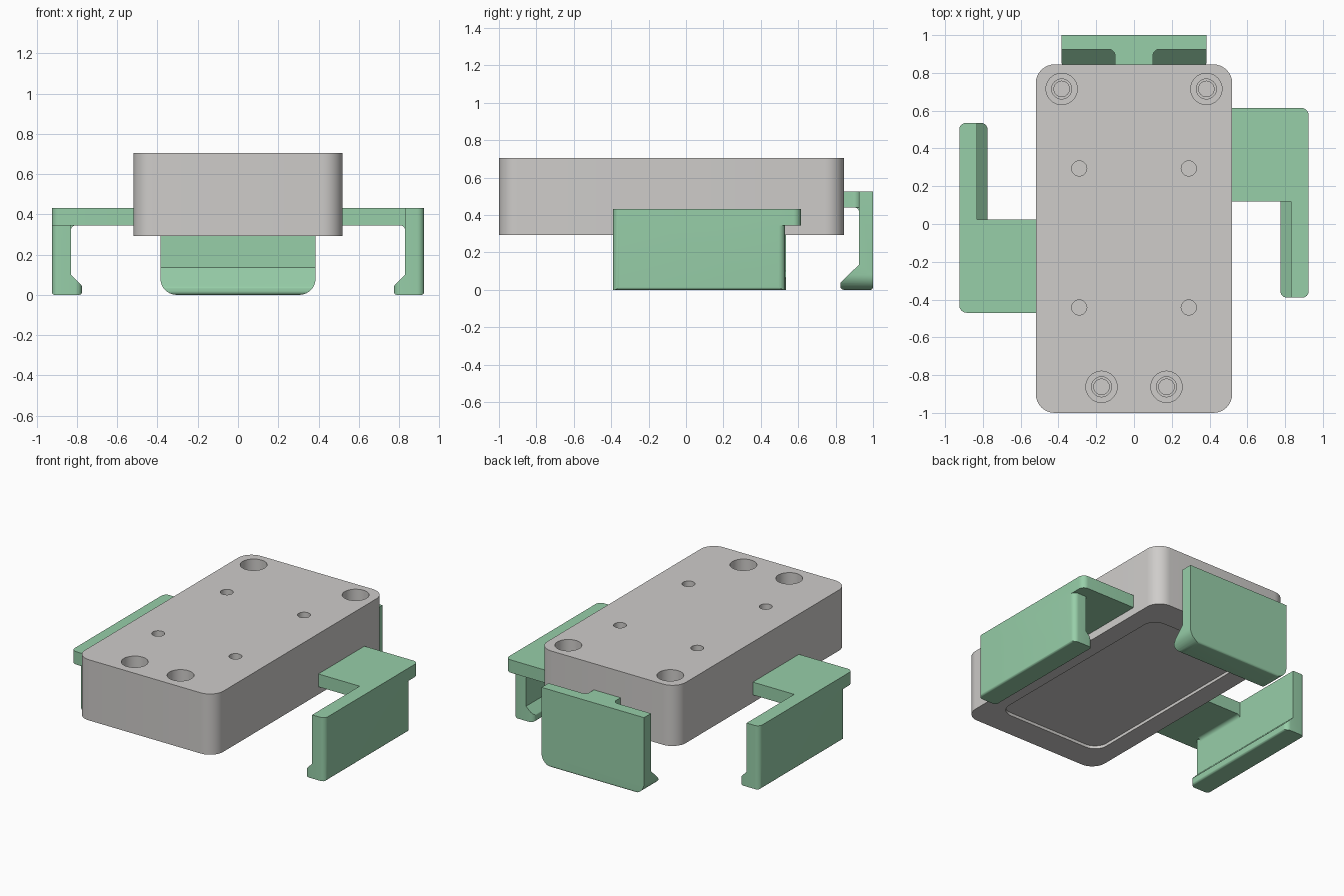
import bpy, bmesh, math
from mathutils import Vector, Matrix

if "Cube" in bpy.data.objects:
    bpy.data.objects.remove(bpy.data.objects["Cube"])


def material(name, rgb):
    m = bpy.data.materials.new(name)
    m.diffuse_color = (*rgb, 1)
    m.use_nodes = True
    m.node_tree.nodes["Principled BSDF"].inputs["Base Color"].default_value = m.diffuse_color
    return m


GREY = material("warm grey", (0.62, 0.605, 0.59))
GREEN = material("soft green", (0.31, 0.62, 0.395))


def rounded(points, seg=8):
    """Turn (u, v[, radius]) corners into an outline with filleted corners."""
    out = []
    n = len(points)
    for i, p in enumerate(points):
        c = Vector(p[:2])
        r = p[2] if len(p) > 2 else 0
        if not r:
            out.append(c)
            continue
        a = (Vector(points[i - 1][:2]) - c).normalized()
        b = (Vector(points[(i + 1) % n][:2]) - c).normalized()
        half = a.angle(b) / 2
        centre = c + (a + b).normalized() * (r / math.sin(half))
        t = r / math.tan(half)
        start, end = c + a * t - centre, c + b * t - centre
        sweep = start.angle_signed(end)
        for k in range(seg + 1):
            out.append(centre + Matrix.Rotation(-sweep * k / seg, 2) @ start)
    return out


def finish(name, bm, mat):
    bmesh.ops.recalc_face_normals(bm, faces=bm.faces)
    me = bpy.data.meshes.new(name)
    bm.to_mesh(me)
    bm.free()
    me.materials.append(mat)
    ob = bpy.data.objects.new(name, me)
    bpy.context.collection.objects.link(ob)
    return ob


def prism(name, points, axis, lo, hi, mat):
    """Extrude a rounded outline along an axis."""
    place = {"x": lambda u, v, w: (w, u, v),
             "y": lambda u, v, w: (u, w, v),
             "z": lambda u, v, w: (u, v, w)}[axis]
    outline = rounded(points)
    bm = bmesh.new()
    a = [bm.verts.new(place(p.x, p.y, lo)) for p in outline]
    b = [bm.verts.new(place(p.x, p.y, hi)) for p in outline]
    bm.faces.new(a)
    bm.faces.new(b)
    for i in range(len(a)):
        j = (i + 1) % len(a)
        bm.faces.new((a[i], a[j], b[j], b[i]))
    return finish(name, bm, mat)


def box_outline(x0, x1, y0, y1, r):
    return [(x0, y0, r), (x1, y0, r), (x1, y1, r), (x0, y1, r)]


def stepped_pin(x, y, steps, top, seg=32):
    """Turned cutter: steps are (radius, depth below the top)."""
    rings = []
    z = top + 0.05
    for r, depth in steps:
        rings += [(r, z), (r, top - depth)]
        z = top - depth
    bm = bmesh.new()
    loops = [[bm.verts.new((x + r * math.cos(2 * math.pi * k / seg),
                            y + r * math.sin(2 * math.pi * k / seg), h))
              for k in range(seg)] for r, h in rings]
    bm.faces.new(loops[0])
    bm.faces.new(loops[-1])
    for a, b in zip(loops, loops[1:]):
        for k in range(seg):
            j = (k + 1) % seg
            bm.faces.new((a[k], a[j], b[j], b[k]))
    return finish("hole_cutter", bm, GREY)


def combine(ob, other, operation):
    mod = ob.modifiers.new("combine", "BOOLEAN")
    mod.object = other
    mod.operation = operation
    mod.solver = "EXACT"
    bpy.context.view_layer.objects.active = ob
    bpy.ops.object.modifier_apply(modifier=mod.name)
    bpy.data.objects.remove(other)


def smooth(ob):
    bpy.ops.object.select_all(action="DESELECT")
    ob.select_set(True)
    bpy.context.view_layer.objects.active = ob
    bpy.ops.object.shade_smooth_by_angle(angle=math.radians(30))


# Main block with rounded vertical corners
TOP, BOTTOM = 0.705, 0.293
block = prism("block", box_outline(-0.52, 0.52, -1, 0.845, 0.1), "z", BOTTOM, TOP, GREY)

# Counterbored screw holes and small pilot holes
for s in (-1, 1):
    for x, y in ((0.383, 0.715), (0.172, -0.862)):
        combine(block, stepped_pin(s * x, y, [(0.083, 0.2), (0.053, 0.26), (0.041, 0.36)], TOP),
                "DIFFERENCE")
    for y in (0.294, -0.442):
        combine(block, stepped_pin(s * 0.29, y, [(0.04, 0.2)], TOP), "DIFFERENCE")

# Shallow recess under the block
recess = prism("recess_cutter", box_outline(-0.39, 0.39, -0.82, 0.65, 0.09), "z",
               BOTTOM - 0.05, BOTTOM + 0.02, GREY)
combine(block, recess, "DIFFERENCE")
smooth(block)

# Side clip: hooked wall with rounded ends
side = prism("right_clip",
             [(0.83, 0.432), (0.83, 0.1), (0.775, 0.045, 0.015), (0.775, 0, 0.015),
              (0.925, 0, 0.015), (0.925, 0.432)], "y", -0.45, 0.6, GREEN)
combine(side, prism("ends", box_outline(0.775, 0.925, -0.39, 0.53, 0.035), "z", -0.1, 0.6, GREEN),
        "INTERSECT")
# Side clip: plate joining the block, with a fillet beneath
plate = prism("plate", [(0.5, 0.12), (0.925, 0.12), (0.925, 0.615, 0.04), (0.5, 0.615)],
              "z", 0.345, 0.432, GREEN)
combine(side, plate, "UNION")
fillet = prism("fillet", [(0.7, 0.345), (0.83, 0.345, 0.025), (0.83, 0.3), (0.87, 0.3),
                          (0.87, 0.4), (0.7, 0.4)], "y", 0.12, 0.5, GREEN)
combine(side, fillet, "UNION")
smooth(side)

# Opposite side clip is the same part turned half a turn
left = side.copy()
left.data = side.data.copy()
left.name = "left_clip"
left.data.transform(Matrix.Translation((0, 0.145, 0)) @ Matrix.Rotation(math.pi, 4, "Z"))
bpy.context.collection.objects.link(left)

# Back clip: hooked wall with rounded lower corners
back = prism("back_clip",
             [(0.925, 0.527), (0.925, 0.135), (0.825, 0.037, 0.015), (0.825, 0, 0.02),
              (1, 0, 0.015), (1, 0.527)], "x", -0.5, 0.5, GREEN)
combine(back, prism("corners", [(-0.385, 0, 0.08), (0.385, 0, 0.08), (0.385, 0.6), (-0.385, 0.6)],
                    "y", 0.7, 1.1, GREEN), "INTERSECT")
# Back clip: narrow bridge to the block, flared into the wall
bridge = prism("bridge", [(-0.1, 0.82), (0.1, 0.82), (0.1, 0.925, 0.035), (0.2, 0.925),
                          (0.2, 0.96), (-0.2, 0.96), (-0.2, 0.925), (-0.1, 0.925, 0.035)],
               "z", 0.44, 0.527, GREEN)
combine(back, bridge, "UNION")
under = prism("fillet", [(0.82, 0.44), (0.925, 0.44, 0.025), (0.925, 0.38), (0.95, 0.38),
                         (0.95, 0.5), (0.82, 0.5)], "x", -0.1, 0.1, GREEN)
combine(back, under, "UNION")
smooth(back)
